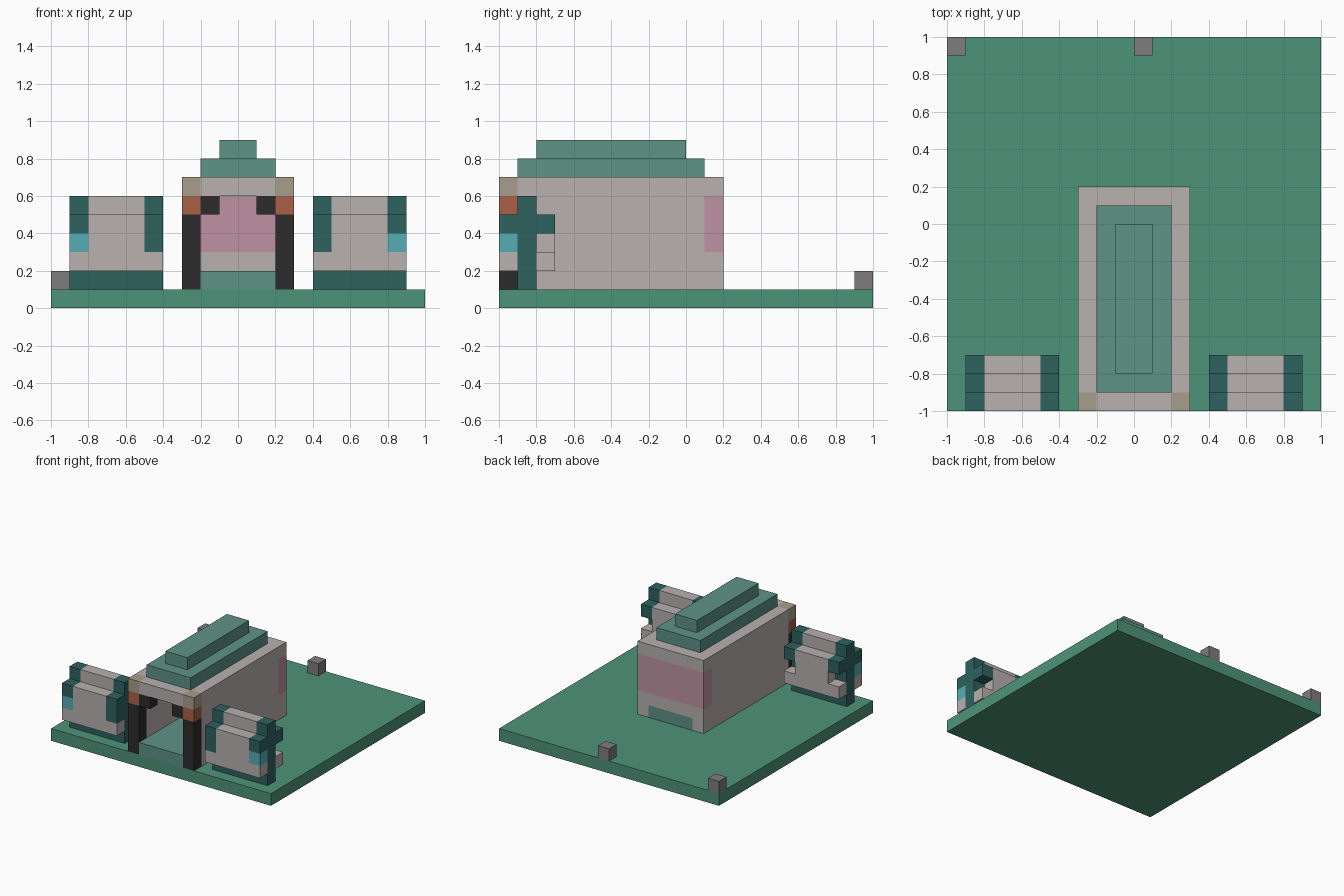
import bpy
import bmesh
from mathutils import Vector

if "Cube" in bpy.data.objects:
    bpy.data.objects.remove(bpy.data.objects["Cube"], do_unlink=True)

U = 0.1  # edge of one block


def material(name, r, g, b):
    mat = bpy.data.materials.new(name)
    mat.use_nodes = True
    mat.diffuse_color = (r, g, b, 1)
    mat.node_tree.nodes["Principled BSDF"].inputs["Base Color"].default_value = (r, g, b, 1)
    return mat


GRASS = material("grass green", 0.076, 0.292, 0.191)
PLASTER = material("pale grey", 0.479, 0.440, 0.434)
ROOF = material("sage teal", 0.114, 0.292, 0.242)
TEAL = material("dark teal", 0.027, 0.122, 0.114)
CYAN = material("cyan", 0.093, 0.418, 0.462)
RUST = material("rust orange", 0.392, 0.120, 0.065)
SAND = material("sand beige", 0.386, 0.337, 0.258)
BLACK = material("charcoal", 0.025, 0.025, 0.025)
PINK = material("dusty pink", 0.521, 0.287, 0.366)
STONE = material("stone grey", 0.212, 0.202, 0.202)


def box(name, x, y, z, mat):
    """Box spanning the given (low, high) ranges, counted in blocks."""
    lo, hi = (Vector(c) * U for c in zip(x, y, z))
    bm = bmesh.new()
    bmesh.ops.create_cube(bm, size=1)
    bmesh.ops.scale(bm, vec=hi - lo, verts=bm.verts)
    bmesh.ops.translate(bm, vec=(lo + hi) / 2, verts=bm.verts)
    mesh = bpy.data.meshes.new(name)
    bm.to_mesh(mesh)
    bm.free()
    mesh.materials.append(mat)
    obj = bpy.data.objects.new(name, mesh)
    bpy.context.collection.objects.link(obj)


def pair(name, x, y, z, mat):
    """The same box on both sides of the centre line."""
    box("left_" + name, x, y, z, mat)
    box("right_" + name, (-x[1], -x[0]), y, z, mat)


# Ground slab and two corner stones
box("ground", (-10, 10), (-10, 10), (0, 1), GRASS)
box("corner_stone", (-10, -9), (9, 10), (1, 2), STONE)
box("middle_stone", (0, 1), (9, 10), (1, 2), STONE)

# Hall: floor, hollow walls, ceiling
box("hall_floor", (-2, 2), (-10, 2), (1, 2), ROOF)
pair("hall_wall", (2, 3), (-9, 1), (1, 6), PLASTER)
pair("back_corner", (2, 3), (1, 2), (1, 2), PLASTER)
box("back_wall_base", (-3, 3), (1, 2), (2, 3), PLASTER)
box("back_wall_band", (-3, 3), (1, 2), (3, 6), PINK)
box("hall_ceiling", (-3, 3), (-9, 2), (6, 7), PLASTER)

# Stepped roof
box("lower_roof", (-2, 2), (-9, 1), (7, 8), ROOF)
box("upper_roof", (-1, 1), (-8, 0), (8, 9), ROOF)

# Front doorway
FRONT = (-10, -9)
pair("pillar", (2, 3), FRONT, (1, 5), BLACK)
pair("pillar_cap", (2, 3), FRONT, (5, 6), RUST)
pair("lintel_end", (2, 3), FRONT, (6, 7), SAND)
pair("bracket", (1, 2), FRONT, (5, 6), BLACK)
box("lintel", (-2, 2), FRONT, (6, 7), PLASTER)

# Two side screens: a tall middle row between a front and a back row
MIDDLE, BACK = (-9, -8), (-8, -7)
pair("screen_base", (4, 9), MIDDLE, (1, 2), TEAL)
pair("screen_core", (5, 8), MIDDLE, (2, 6), PLASTER)
for label, ends in (("inner", (4, 5)), ("outer", (8, 9))):
    pair("screen_" + label + "_post", ends, MIDDLE, (2, 6), TEAL)
    pair("screen_" + label + "_front_arm", ends, FRONT, (4, 5), TEAL)
    pair("screen_" + label + "_back_arm", ends, BACK, (4, 5), TEAL)
for label, row in (("front", FRONT), ("back", BACK)):
    pair("screen_" + label + "_ledge", (4, 9), row, (2, 3), PLASTER)
    pair("screen_" + label + "_panel", (5, 8), row, (3, 5), PLASTER)
pair("screen_inner_trim", (4, 5), FRONT, (3, 4), TEAL)
pair("screen_lamp", (8, 9), FRONT, (3, 4), CYAN)
